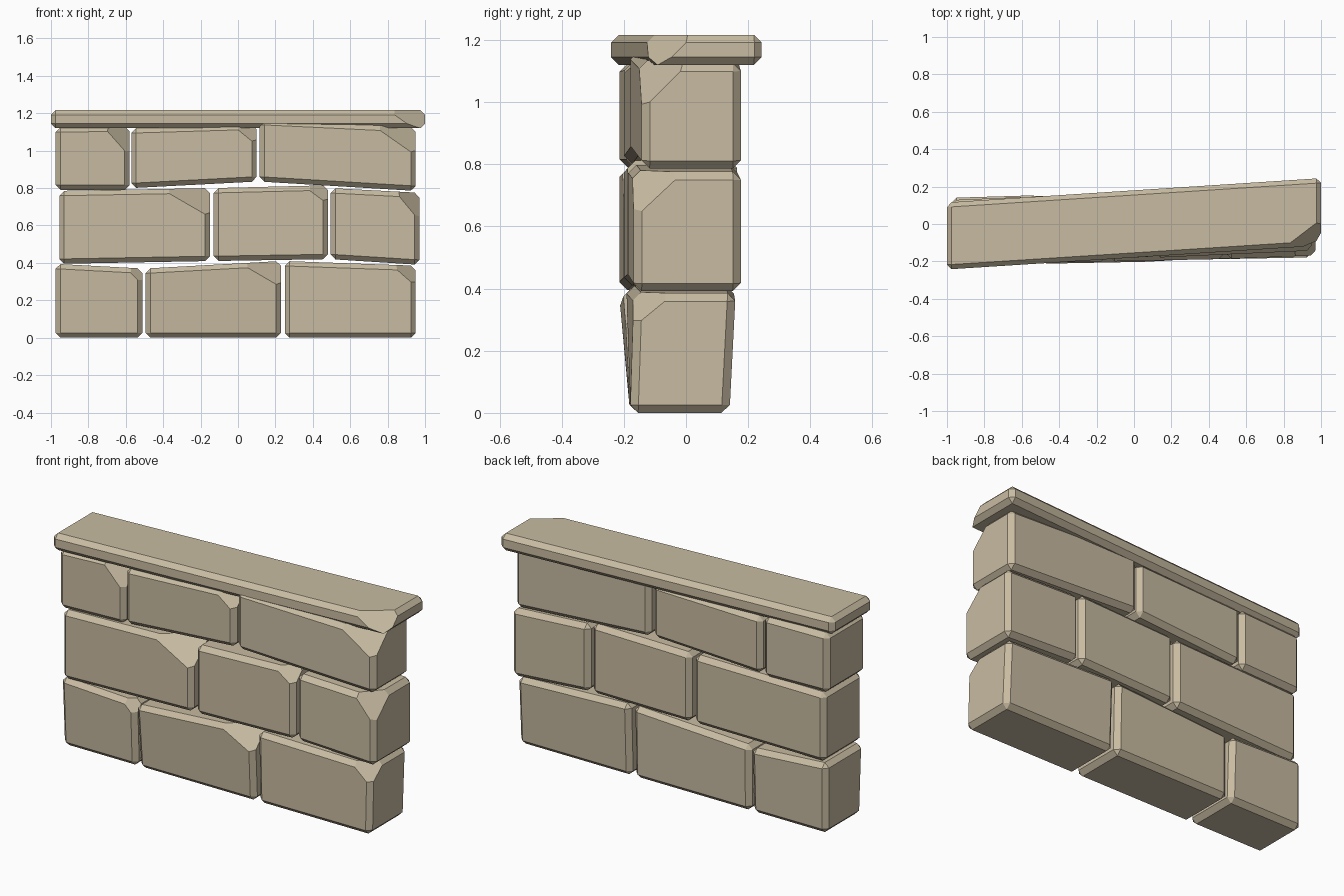
import bpy, bmesh

if "Cube" in bpy.data.objects:
    bpy.data.objects.remove(bpy.data.objects["Cube"])

stone = bpy.data.materials.new("stone")
stone.diffuse_color = (0.58, 0.50, 0.36, 1)
stone.use_nodes = True
stone.node_tree.nodes["Principled BSDF"].inputs["Base Color"].default_value = stone.diffuse_color


def block(name, xs, zs, front, back, chip, bevel=0.026):
    """xs: left, right; zs: bottom-left, bottom-right, top-left, top-right;
    front/back: y at bottom-left, bottom-right, top-left, top-right;
    chip: cut lengths along x, y, z at the front top right corner."""
    bm = bmesh.new()
    f = [bm.verts.new((xs[i % 2], front[i], zs[i])) for i in range(4)]
    b = [bm.verts.new((xs[i % 2], back[i], zs[i])) for i in range(4)]
    for q in ((f[0], f[1], f[3], f[2]), (b[1], b[0], b[2], b[3]),
              (f[0], b[0], b[1], f[1]), (f[2], f[3], b[3], b[2]),
              (f[0], f[2], b[2], b[0]), (f[1], b[1], b[3], f[3])):
        bm.faces.new(q)
    # plane through points on the three corner edges
    c = f[3].co.copy()
    p = [c + (o.co - c).normalized() * d for o, d in zip((f[2], b[3], f[1]), chip)]
    n = (p[1] - p[0]).cross(p[2] - p[0]).normalized()
    if n.dot(c - p[0]) < 0:
        n = -n
    bmesh.ops.bevel(bm, geom=bm.edges[:], offset=bevel, segments=1,
                    profile=0.5, affect='EDGES')
    # broken corner
    bmesh.ops.bisect_plane(bm, geom=bm.verts[:] + bm.edges[:] + bm.faces[:],
                           plane_co=p[0], plane_no=n, clear_outer=True)
    bmesh.ops.holes_fill(bm, edges=[e for e in bm.edges if e.is_boundary], sides=0)
    bmesh.ops.recalc_face_normals(bm, faces=bm.faces[:])
    me = bpy.data.meshes.new(name)
    bm.to_mesh(me)
    bm.free()
    me.materials.append(stone)
    bpy.context.collection.objects.link(bpy.data.objects.new(name, me))


# Courses of bricks: x range, z corners, front y (left, right), back y, chip
courses = {
    "bottom": [
        ((-0.975, -0.51), (0, 0, 0.395, 0.37), (-0.20, -0.195), (0.14, 0.155), (0.09, 0.08, 0.09)),
        ((-0.495, 0.23), (0, 0, 0.37, 0.41), (-0.215, -0.20), (0.14, 0.15), (0.22, 0.15, 0.14)),
        ((0.25, 0.95), (0, 0, 0.41, 0.385), (-0.193, -0.167), (0.155, 0.16), (0.13, 0.13, 0.11)),
    ],
    "middle": [
        ((-0.955, -0.15), (0.395, 0.41, 0.785, 0.80), (-0.215, -0.20), (0.13, 0.15), (0.26, 0.17, 0.155)),
        ((-0.13, 0.48), (0.41, 0.42, 0.80, 0.815), (-0.20, -0.187), (0.153, 0.165), (0.13, 0.10, 0.10)),
        ((0.495, 0.97), (0.42, 0.39, 0.80, 0.775), (-0.187, -0.168), (0.165, 0.177), (0.13, 0.16, 0.15)),
    ],
    "top": [
        ((-0.975, -0.58), (0.79, 0.79, 1.125, 1.13), (-0.215, -0.19), (0.128, 0.145), (0.14, 0.15, 0.16)),
        ((-0.57, 0.10), (0.80, 0.835, 1.12, 1.14), (-0.20, -0.175), (0.148, 0.16), (0.13, 0.10, 0.11)),
        ((0.115, 0.95), (0.835, 0.785, 1.165, 1.125), (-0.18, -0.142), (0.165, 0.177), (0.23, 0.15, 0.15)),
    ],
}
for course, bricks in courses.items():
    for i, (xs, zs, fy, by, chip) in enumerate(bricks):
        # the bottom course narrows to a straight footing
        low_f, low_b = ((-0.18, -0.18), (0.14, 0.14)) if course == "bottom" else (fy, by)
        block(f"{course}_brick_{i + 1}", xs, zs, low_f + fy, low_b + by, chip)

# Capstone
block("capstone", (-1, 1), (1.12, 1.12, 1.217, 1.217),
      (-0.243, -0.115, -0.243, -0.115), (0.115, 0.245, 0.115, 0.245),
      (0.2, 0.14, 0.14), bevel=0.025)
